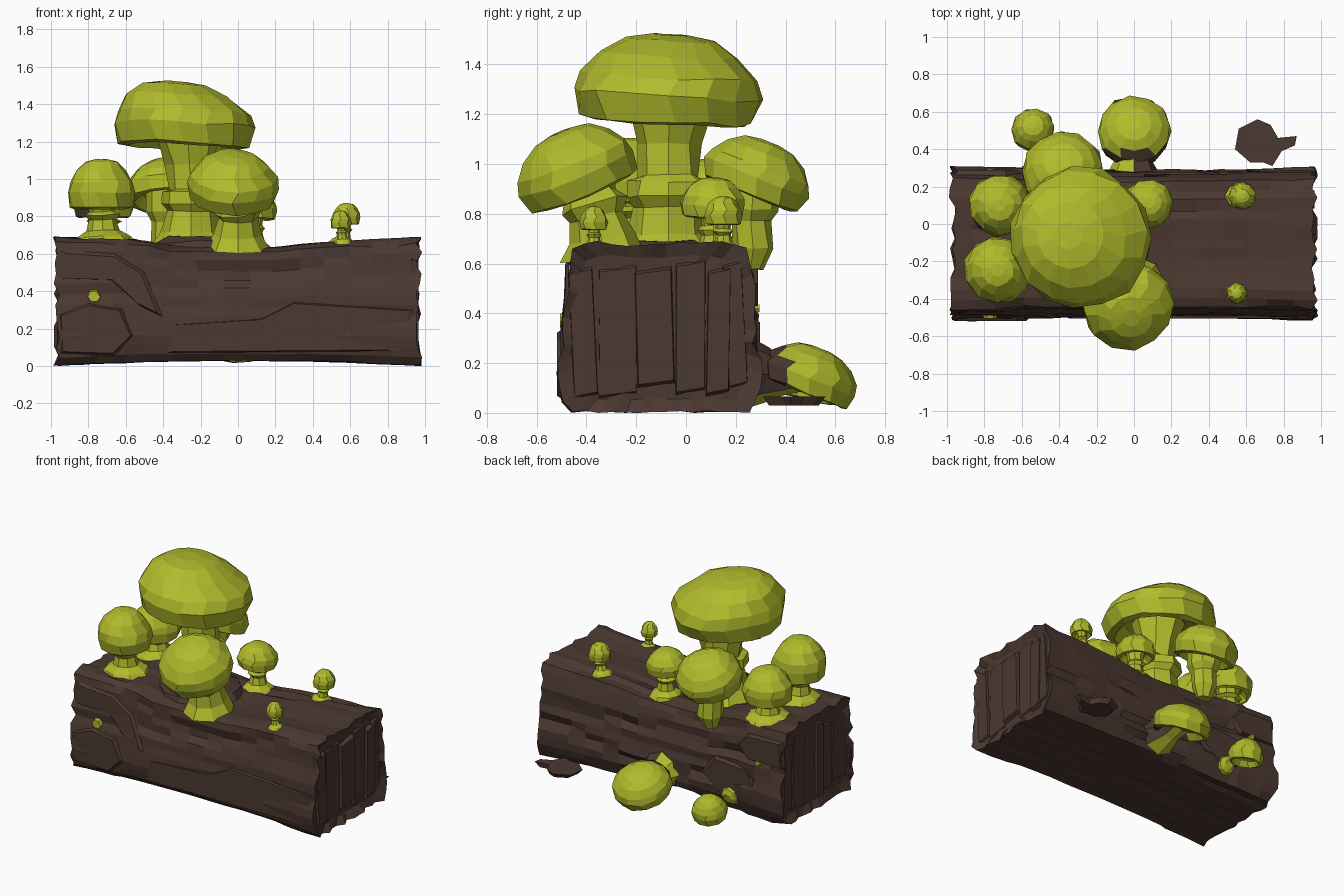
import bpy, bmesh, math, random
from mathutils import Vector

if "Cube" in bpy.data.objects:
    bpy.data.objects.remove(bpy.data.objects["Cube"])

random.seed(7)


def material(name, rgb):
    m = bpy.data.materials.new(name)
    m.diffuse_color = (*rgb, 1)
    m.use_nodes = True
    m.node_tree.nodes["Principled BSDF"].inputs["Base Color"].default_value = m.diffuse_color
    return m


GREEN = material("moss_green", (0.44, 0.50, 0.025))
BROWN = material("bark_brown", (0.072, 0.040, 0.031))


def finish(bm, name, mats, rule=None):
    """rule(face) picks the second material."""
    bmesh.ops.recalc_face_normals(bm, faces=bm.faces)
    if rule:
        for f in bm.faces:
            f.material_index = int(bool(rule(f)))
    me = bpy.data.meshes.new(name)
    bm.to_mesh(me)
    bm.free()
    for m in mats:
        me.materials.append(m)
    ob = bpy.data.objects.new(name, me)
    bpy.context.collection.objects.link(ob)
    return ob


def skin(name, rings, mats, rule=None):
    """Loft equal rings of points and close both ends."""
    bm = bmesh.new()
    vs = [[bm.verts.new(p) for p in r] for r in rings]
    n = len(rings[0])
    for a, b in zip(vs, vs[1:]):
        for i in range(n):
            j = (i + 1) % n
            bm.faces.new((a[i], a[j], b[j], b[i]))
    for r in (vs[0], vs[-1]):
        c = bm.verts.new(sum((v.co for v in r), Vector()) / n)
        for i in range(n):
            bm.faces.new((r[i], r[(i + 1) % n], c))
    return finish(bm, name, mats, rule)


def ring(center, axis, radius, n, jitter, phase=0.0):
    q = Vector((0, 0, 1)).rotation_difference(Vector(axis))
    pts = []
    for i in range(n):
        a = 2 * math.pi * (i + phase) / n
        r = radius * (1 + random.uniform(-jitter, jitter))
        pts.append(Vector(center) + q @ Vector((r * math.cos(a), r * math.sin(a),
                   random.uniform(-jitter, jitter) * radius * 0.6)))
    return pts


# underside to crown: (radius fraction, height fraction)
CAP = [(0.3, -0.16), (0.6, -0.24), (0.8, -0.45), (0.92, -0.42), (1.0, -0.14),
       (0.94, 0.06), (0.74, 0.29), (0.48, 0.45), (0.2, 0.5)]


def mushroom(name, c, r, h, axis, stem, n=12, brown=None, stem_brown=None, lean=0.0):
    """Cap centred at c, plus a stem through (x, y, z, radius) points."""
    ax = Vector(axis).normalized()
    rings = [ring(Vector(c) + ax * (t * h) + Vector((lean * max(t, 0) * 2, 0, 0)),
                  ax, r * f, n, 0.04, 0.25 * (k % 2)) for k, (f, t) in enumerate(CAP)]
    skin(name + "_cap", rings, [GREEN, BROWN], brown)
    rings = []
    for k, s in enumerate(stem):
        d = Vector(stem[min(k + 1, len(stem) - 1)][:3]) - Vector(stem[max(k - 1, 0)][:3])
        rings.append(ring(s[:3], d.normalized(), s[3], 8, 0.07))
    skin(name + "_stem", rings, [GREEN, BROWN], stem_brown)


def simple_stem(base, top, r):
    """Wide foot on the bark, slim waist with a small skirt, wider top."""
    b, t = Vector(base), Vector(top)
    return [(*b.lerp(t, f), r * k) for f, k in
            ((0, 2.2), (0.12, 1.9), (0.24, 1.15), (0.45, 0.95), (0.55, 1.25),
             (0.62, 0.9), (1, 1.2))]


# --- log ---------------------------------------------------------------
OUTLINE = [(-0.46, 0.0), (0.25, 0.0), (0.30, 0.07), (0.305, 0.16), (0.285, 0.35),
           (0.275, 0.52), (0.25, 0.64), (0.1, 0.66), (-0.15, 0.645), (-0.38, 0.66),
           (-0.465, 0.63), (-0.465, 0.5), (-0.50, 0.34), (-0.515, 0.16), (-0.50, 0.04)]
MID = Vector((-0.1, 0.33))


def sample(outline, n):
    pts = [Vector(p) for p in outline]
    segs = list(zip(pts, pts[1:] + pts[:1]))
    total = sum((b - a).length for a, b in segs)
    out = []
    for i in range(n):
        d = total * i / n
        for a, b in segs:
            L = (b - a).length
            if d <= L:
                out.append(a.lerp(b, d / L))
                break
            d -= L
    return out


def interp(x, table):
    for (a, u), (b, v) in zip(table, table[1:]):
        if x <= b:
            return u + (v - u) * max(0, (x - a) / (b - a))
    return table[-1][1]


TOP = [(-1, 0.69), (-0.55, 0.69), (-0.38, 0.64), (0.2, 0.635), (0.4, 0.66), (1, 0.69)]
WIDE = [(-1, 1.0), (-0.66, 1.0), (-0.58, 0.96), (0.5, 0.96), (0.65, 0.975), (1, 1.0)]
# cracks: (profile index, depth, start x, end x)
CRACKS = [(13, 0.025, -1, 0.2), (17, 0.03, -0.7, 1), (21, 0.02, -1, 1),
          (25, 0.012, -0.6, 0.9), (29, 0.015, -1, 0.4), (35, 0.02, -1, -0.5),
          (39, 0.02, -0.7, 0.9), (42, 0.02, -1, 0.1), (46, 0.015, 0.2, 1)]
N = 50
base = sample(OUTLINE, N)
lump = [random.uniform(-0.006, 0.008) for _ in range(N)]


def log_ring(x, scale=1.0, xj=0.0):
    push = [l + random.uniform(-0.004, 0.004) for l in lump]
    for g, depth, a, b in CRACKS:
        if a <= x <= b:
            push[(g + round(math.sin(3.5 * x + g))) % N] -= depth
    pts = []
    for p, o in zip(base, push):
        d = p - MID
        q = MID + d * scale * (1 + o / d.length)
        z = q.y * interp(x, TOP) / 0.66
        z += 0.03 * (1 - x * x) * (1 - z / 0.66)
        y = MID.x + (q.x - MID.x) * interp(x, WIDE)
        pts.append((x + random.uniform(-xj, xj), y, max(z, 0.0)))
    return pts


xs = [-0.97, -0.86, -0.75, -0.66, -0.6, -0.48, -0.36, -0.22, -0.08, 0.06, 0.2,
      0.33, 0.46, 0.6, 0.72, 0.85, 0.965]
rings = [log_ring(-0.945, 0.85, 0.006)]
rings += [log_ring(x, 1.0, 0.02 if abs(x) > 0.95 else 0.012) for x in xs]
rings += [log_ring(0.94, 0.85, 0.006)]
skin("log", rings, [BROWN])


def plate(name, pts, to3d, depth, shrink=0.88):
    """Bark plate: outline pushed outwards with a bevelled edge."""
    c = sum((Vector(p) for p in pts), Vector((0, 0))) / len(pts)
    low = [to3d(*p, 0) for p in pts]
    high = [to3d(*(c + (Vector(p) - c) * shrink), depth) for p in pts]
    skin(name, [low, high], [BROWN])


# raised bark on the front and back
def front(u, v, d): return (u, -0.47 - d - 0.02 * (v < 0.4), v)
def back(u, v, d): return (u, 0.26 + d + 0.015 * (v < 0.4), v)


plate("front_bark_knot", [(-0.96, 0.06), (-0.66, 0.05), (-0.55, 0.16), (-0.62, 0.31),
                          (-0.8, 0.34), (-0.97, 0.28)], front, 0.028)
plate("front_bark_upper", [(-0.97, 0.47), (-0.68, 0.46), (-0.52, 0.32), (-0.4, 0.26),
                           (-0.5, 0.5), (-0.66, 0.6), (-0.95, 0.62)], front, 0.015)
plate("front_bark_lower", [(-0.38, 0.07), (0.9, 0.08), (0.95, 0.3), (0.3, 0.34),
                           (0.12, 0.25), (-0.36, 0.22)], front, 0.014, 0.95)
plate("back_bark_left", [(-0.97, 0.42), (-0.68, 0.42), (-0.6, 0.52), (-0.68, 0.6),
                         (-0.96, 0.61)], back, 0.03)
plate("back_bark_knot", [(-0.8, 0.16), (-0.5, 0.1), (-0.32, 0.24), (-0.42, 0.38),
                         (-0.7, 0.36)], back, 0.022)

# split vertical grain on both ends
for side, label in ((1, "right"), (-1, "left")):
    y, k = -0.45, 0
    while y < 0.2:
        w = min(random.uniform(0.07, 0.17), 0.25 - y)
        lo, hi = random.uniform(0.04, 0.1), random.uniform(0.57, 0.63)
        skew = random.uniform(-0.03, 0.01)
        plate(f"{label}_end_grain_{k}",
              [(y, lo), (y + w, lo + 0.02), (y + w + skew, hi), (y + skew, hi - 0.02)],
              lambda u, v, d: (side * (0.925 + d), u, v), random.uniform(0.015, 0.045), 0.93)
        y, k = y + w, k + 1

# bark mound under the main cluster
skin("bark_mound", [ring((-0.2, -0.13, z), (0, 0, 1), r, 12, 0.08)
                    for z, r in ((0.6, 0.29), (0.66, 0.26), (0.69, 0.19))], [BROWN])

# --- mushrooms on top --------------------------------------------------
mushroom("main_mushroom", (-0.285, -0.07, 1.335), 0.38, 0.37, (0.04, 0.06, 1),
         [(-0.25, -0.07, 0.62, 0.23), (-0.25, -0.07, 0.72, 0.16), (-0.25, -0.07, 0.83, 0.135),
          (-0.25, -0.07, 0.87, 0.17), (-0.25, -0.07, 0.93, 0.165), (-0.25, -0.07, 0.95, 0.125),
          (-0.26, -0.07, 1.08, 0.125), (-0.27, -0.065, 1.26, 0.18)], n=15, lean=-0.07)
mushroom("front_mushroom", (-0.025, -0.45, 1.0), 0.247, 0.28, (0.08, -0.42, 1),
         [(0.0, -0.33, 0.62, 0.17), (0.0, -0.34, 0.7, 0.13), (0.0, -0.36, 0.79, 0.11),
          (0.0, -0.37, 0.83, 0.135), (-0.01, -0.385, 0.87, 0.11), (-0.03, -0.42, 0.98, 0.14)])
mushroom("left_mushroom", (-0.73, -0.245, 0.965), 0.182, 0.28, (0, 0, 1),
         simple_stem((-0.72, -0.24, 0.66), (-0.73, -0.245, 0.93), 0.075), n=11)
mushroom("left_back_mushroom", (-0.72, 0.1, 0.9), 0.167, 0.24, (0, 0, 1),
         simple_stem((-0.72, 0.1, 0.66), (-0.72, 0.1, 0.87), 0.075), n=11,
         brown=lambda f: f.normal.z < 0.15 and f.normal.y < -0.3 and f.normal.x < 0.2)
mushroom("back_mushroom", (-0.38, 0.295, 0.975), 0.22, 0.24, (0, 0.4, 1),
         [(-0.38, 0.26, 0.58, 0.05), (-0.38, 0.27, 0.66, 0.085), (-0.38, 0.26, 0.77, 0.08),
          (-0.38, 0.265, 0.82, 0.11), (-0.38, 0.275, 0.96, 0.12)])
mushroom("right_mushroom", (0.08, 0.11, 0.86), 0.135, 0.17, (0.05, 0.05, 1),
         simple_stem((0.08, 0.11, 0.61), (0.08, 0.11, 0.84), 0.052), n=10)
mushroom("small_mushroom", (0.58, 0.15, 0.81), 0.077, 0.12, (0, 0, 1),
         simple_stem((0.56, 0.15, 0.65), (0.58, 0.15, 0.8), 0.033), n=8)
mushroom("tiny_mushroom", (0.55, -0.37, 0.78), 0.058, 0.1, (0, 0, 1),
         simple_stem((0.56, -0.37, 0.65), (0.55, -0.37, 0.77), 0.025), n=7)

# --- mushrooms at the back, near the ground ----------------------------
mushroom("side_mushroom", (0.0, 0.505, 0.165), 0.2, 0.2, (0, 0.4, 1),
         [(0, 0.26, 0.16, 0.14), (0, 0.32, 0.155, 0.11), (0, 0.38, 0.15, 0.08),
          (0, 0.48, 0.17, 0.08)],
         brown=lambda f: f.calc_center_median().y < 0.4 and f.calc_center_median().x > -0.13,
         stem_brown=lambda f: f.normal.x > -0.3 and f.normal.z > -0.5)
mushroom("side_small_mushroom", (-0.54, 0.51, 0.125), 0.117, 0.17, (0, 0.25, 1),
         [(-0.55, 0.27, 0.13, 0.07), (-0.55, 0.3, 0.125, 0.06), (-0.55, 0.315, 0.12, 0.03)], n=10)

# sprout buds nearly flush with the log sides
for name, y, z, r in (("front_bud", -0.495, 0.37, 0.045), ("back_bud", 0.285, 0.42, 0.025)):
    s = -1 if y < 0 else 1
    skin(name, [ring((-0.77, y - s * 0.03, z), (0, s, 0), r, 6, 0.1),
                ring((-0.77, y + s * 0.01, z), (0, s, 0), r * 0.7, 6, 0.1)], [GREEN])

# loose bark chip behind the log
CHIP = [(0.54, 0.40), (0.56, 0.51), (0.66, 0.56), (0.73, 0.53), (0.77, 0.46), (0.87, 0.47),
        (0.86, 0.42), (0.79, 0.39), (0.74, 0.31), (0.69, 0.33), (0.62, 0.33)]
plate("bark_chip", CHIP, lambda u, v, d: (u, v, 0.065 - d), 0.035, 0.8)
